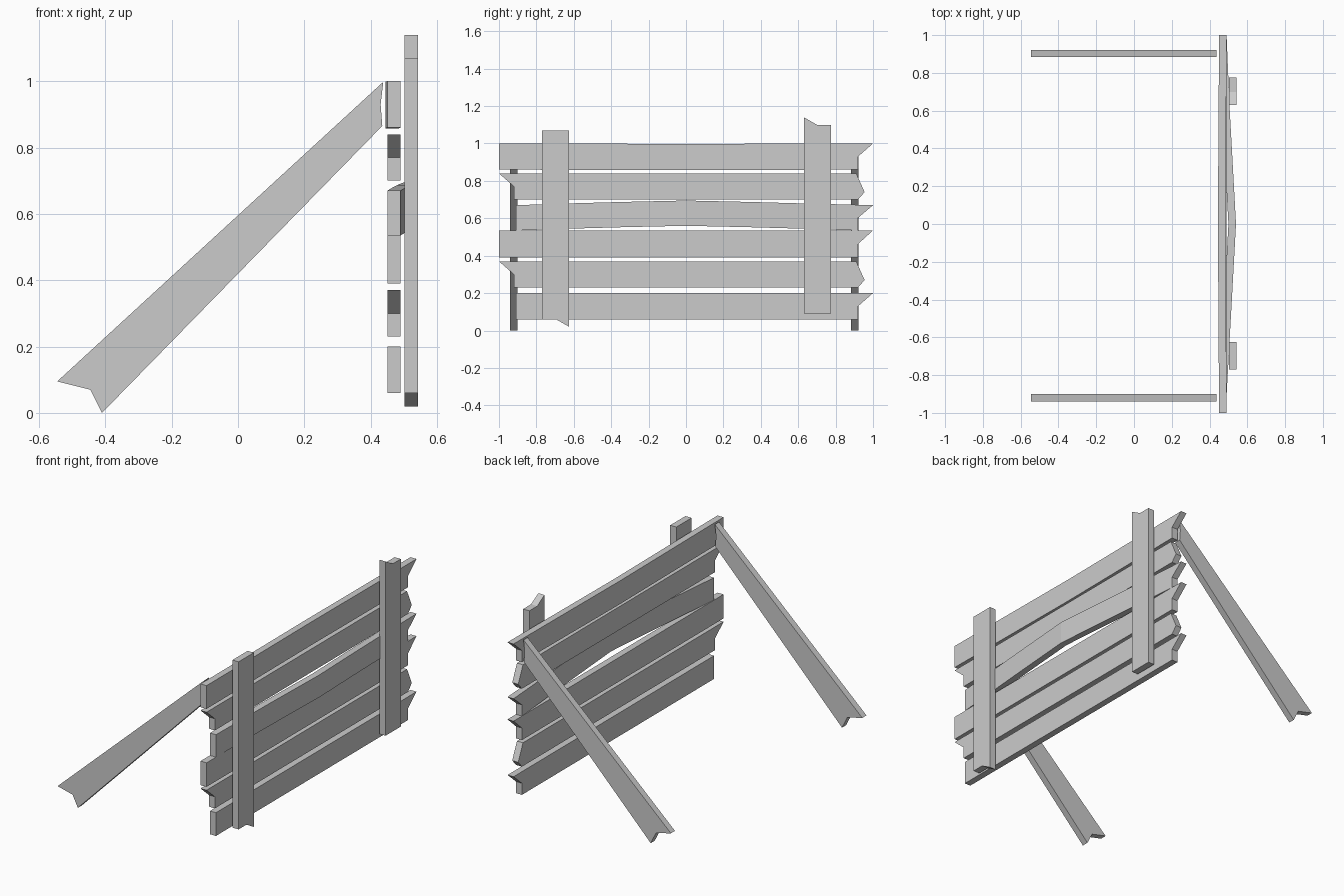
import bpy, bmesh
from mathutils import Vector

if "Cube" in bpy.data.objects:
    bpy.data.objects.remove(bpy.data.objects["Cube"])


def prism(name, profile, axis, lo, hi, bow=None):
    """Extrude a 2D profile along x (profile is y,z) or y (profile is x,z)."""
    bm = bmesh.new()
    if axis == 'x':
        pts, d = [(lo, a, b) for a, b in profile], Vector((hi - lo, 0, 0))
    else:
        pts, d = [(a, lo, b) for a, b in profile], Vector((0, hi - lo, 0))
    face = bm.faces.new([bm.verts.new(p) for p in pts])
    ext = bmesh.ops.extrude_face_region(bm, geom=[face])
    bmesh.ops.translate(bm, vec=d, verts=[v for v in ext['geom'] if isinstance(v, bmesh.types.BMVert)])
    # warped planks: slice across the length, then bend outward and upward
    if bow:
        for y in (-0.62, -0.35, 0, 0.35, 0.62):
            bmesh.ops.bisect_plane(bm, geom=bm.verts[:] + bm.edges[:] + bm.faces[:],
                                   plane_co=(0, y, 0), plane_no=(0, 1, 0))
        for v in bm.verts:
            t = max(0, 1 - abs(v.co.y) / 0.91)
            v.co.x += bow[0] * t
            v.co.z += bow[1] * t * (1.3 - 0.3 * t)
    bmesh.ops.recalc_face_normals(bm, faces=bm.faces[:])
    mesh = bpy.data.meshes.new(name)
    bm.to_mesh(mesh)
    bm.free()
    obj = bpy.data.objects.new(name, mesh)
    bpy.context.collection.objects.link(obj)
    return obj


# horizontal planks: bottom z, top z, left end y (None = splintered ends), warp
planks = [
    (0.06, 0.20, -0.91, None),
    (0.23, 0.37, None, None),
    (0.39, 0.535, -1.0, None),
    (0.535, 0.67, -0.91, (0.05, 0.025)),
    (0.70, 0.84, None, None),
    (0.86, 1.00, -1.0, (-0.006, -0.002)),
]
for i, (b, t, left, bow) in enumerate(planks):
    m = (b + t) / 2
    if left is None:
        prof = [(-0.92, b), (0.92, b), (0.955, b + 0.04), (0.91, t), (-1.0, t), (-0.92, m)]
    else:
        prof = [(left, b), (0.92, b), (0.92, m), (1.0, t), (left, t)]
    prism(f"plank_{i + 1}", prof, 'x', 0.45, 0.49, bow)

# upright posts with one broken end each
prism("left_post", [(-0.77, 0.06), (-0.695, 0.06), (-0.625, 0.02), (-0.625, 1.07), (-0.77, 1.07)],
      'x', 0.502, 0.543)
prism("right_post", [(0.63, 0.09), (0.775, 0.09), (0.775, 1.10), (0.70, 1.10), (0.63, 1.14)],
      'x', 0.502, 0.543)

# slanted rear braces with notched ends
brace = [(-0.545, 0.095), (-0.445, 0.07), (-0.41, 0.0), (0.435, 0.865), (0.43, 0.93), (0.438, 0.998)]
prism("left_brace", brace, 'y', -0.94, -0.90)
prism("right_brace", brace, 'y', 0.883, 0.922)
